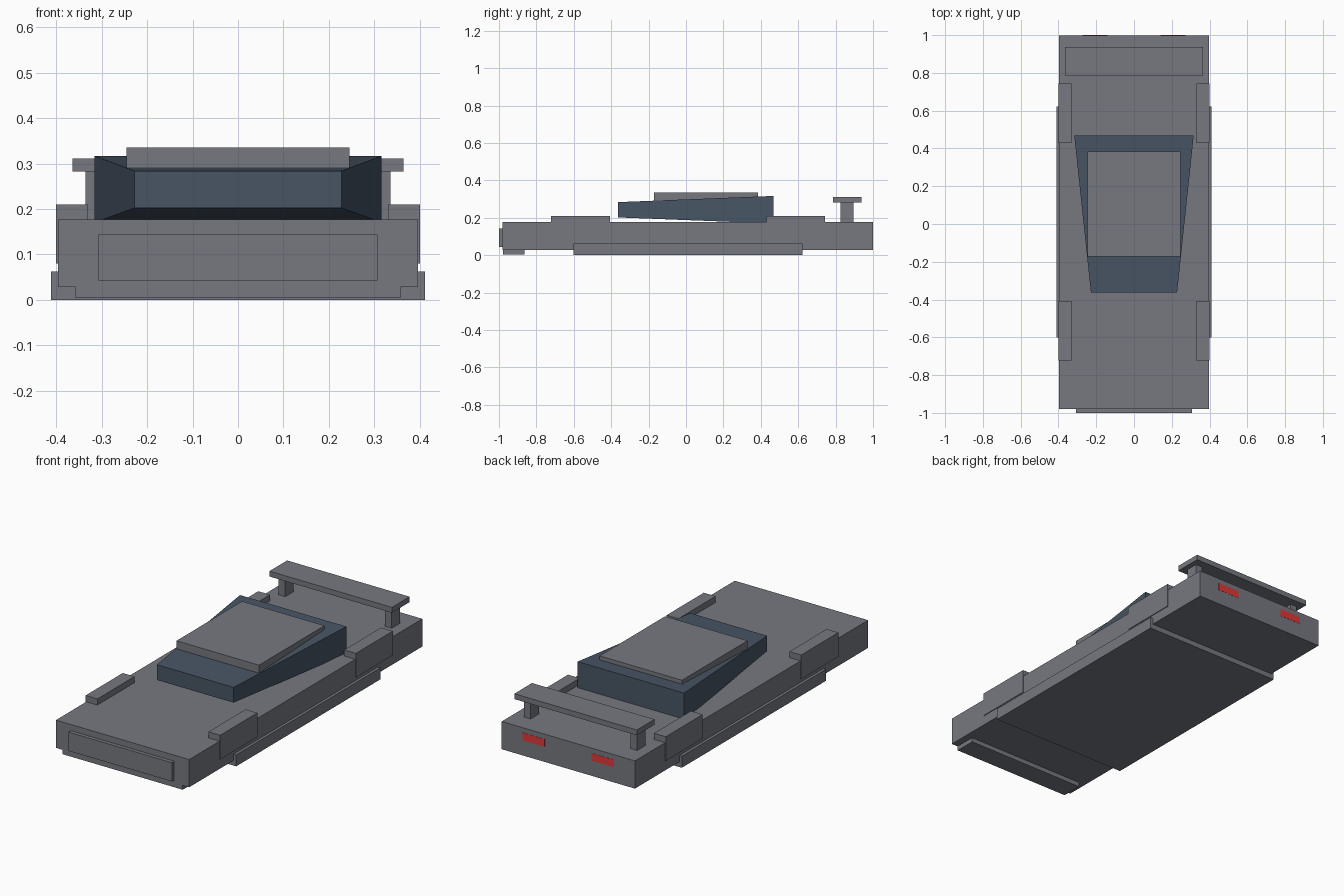
import bpy, bmesh

if "Cube" in bpy.data.objects:
    bpy.data.objects.remove(bpy.data.objects["Cube"])


def material(name, color):
    m = bpy.data.materials.new(name)
    m.diffuse_color = color
    m.use_nodes = True
    m.node_tree.nodes["Principled BSDF"].inputs["Base Color"].default_value = m.diffuse_color
    return m


paint = material("grey_paint", (0.18, 0.19, 0.215, 1))
glass = material("tinted_glass", (0.065, 0.09, 0.13, 1))
red = material("red_lamp", (0.75, 0.04, 0.04, 1))


def loft(name, y0, rect0, y1, rect1, mat=paint):
    """Solid between two rectangles (x0, x1, z0, z1) at y0 and y1."""
    bm = bmesh.new()
    rings = []
    for y, (x0, x1, z0, z1) in ((y0, rect0), (y1, rect1)):
        rings.append([bm.verts.new((x, y, z))
                      for x, z in ((x0, z0), (x1, z0), (x1, z1), (x0, z1))])
    a, b = rings
    bm.faces.new(a)
    bm.faces.new(b[::-1])
    for i in range(4):
        j = (i + 1) % 4
        bm.faces.new((a[j], a[i], b[i], b[j]))
    bmesh.ops.recalc_face_normals(bm, faces=bm.faces)
    mesh = bpy.data.meshes.new(name)
    bm.to_mesh(mesh)
    bm.free()
    mesh.materials.append(mat)
    ob = bpy.data.objects.new(name, mesh)
    bpy.context.collection.objects.link(ob)
    return ob


def box(name, x, y, z, mat=paint):
    return loft(name, y[0], (*x, *z), y[1], (*x, *z), mat)


def pair(name, x, y, z, mat=paint):
    """Box on the right plus its mirror on the left."""
    box("right_" + name, x, y, z, mat)
    box("left_" + name, (-x[1], -x[0]), y, z, mat)


# Body, underside slab forming the side skirts, nose parts
box("body", (-0.396, 0.396), (-0.98, 0.999), (0.028, 0.177))
box("side_skirt_slab", (-0.411, 0.411), (-0.602, 0.622), (0.0, 0.062))
box("front_grille", (-0.307, 0.307), (-1.0, -0.97), (0.043, 0.144))
box("front_splitter", (-0.357, 0.357), (-0.979, -0.864), (0.004, 0.03))

# Fenders over the wheel positions
pair("front_fender", (0.33, 0.4), (-0.722, -0.407), (0.08, 0.21))
pair("rear_fender", (0.33, 0.4), (0.43, 0.743), (0.08, 0.21))

# Tapered glass cabin and roof panel
loft("cabin", -0.363, (-0.228, 0.228, 0.202, 0.284),
     0.468, (-0.316, 0.316, 0.17, 0.317), glass)
box("roof", (-0.245, 0.245), (-0.172, 0.384), (0.29, 0.335))

# Rear wing
pair("wing_post", (0.297, 0.336), (0.825, 0.895), (0.17, 0.285))
box("wing_blade", (-0.364, 0.364), (0.787, 0.937), (0.282, 0.311))

# Tail lights
pair("tail_light", (0.14, 0.272), (0.98, 1.0), (0.11, 0.15), red)
